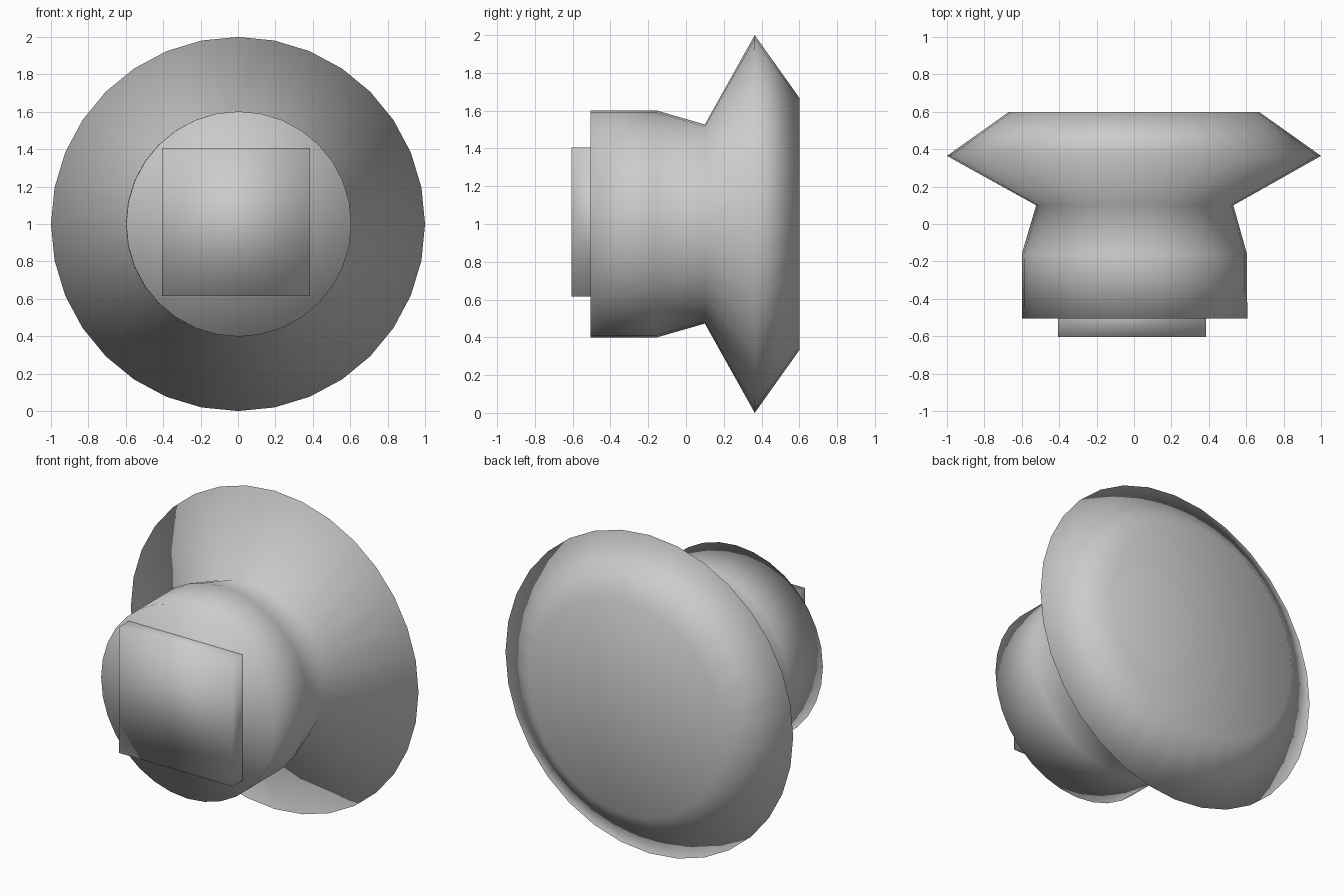
import bpy
import bmesh
from math import cos, sin, tau

cube = bpy.data.objects.get("Cube")
if cube:
    bpy.data.objects.remove(cube, do_unlink=True)

SIDES = 32
CENTRE_Z = 1.0

# One plain grey for everything
grey = bpy.data.materials.new("plain_grey")
grey.use_nodes = True
colour = (0.6, 0.6, 0.6, 1)
grey.diffuse_color = colour
grey.node_tree.nodes["Principled BSDF"].inputs["Base Color"].default_value = colour


def finish(name, bm):
    """Turn a bmesh into a smooth-shaded grey object."""
    bmesh.ops.recalc_face_normals(bm, faces=bm.faces)
    for face in bm.faces:
        face.smooth = True
    mesh = bpy.data.meshes.new(name)
    bm.to_mesh(mesh)
    bm.free()
    mesh.materials.append(grey)
    obj = bpy.data.objects.new(name, mesh)
    bpy.context.collection.objects.link(obj)
    return obj


def loft(name, rings, cap_start=True):
    """Bridge a list of equal-length point rings and cap the ends."""
    bm = bmesh.new()
    loops = [[bm.verts.new(p) for p in ring] for ring in rings]
    for a, b in zip(loops, loops[1:]):
        n = len(a)
        for i in range(n):
            j = (i + 1) % n
            bm.faces.new((a[i], a[j], b[j], b[i]))
    if cap_start:
        bm.faces.new(loops[0])
    bm.faces.new(loops[-1])
    return finish(name, bm)


def circle(y, radius, x=0.0):
    return [(x + radius * cos(tau * i / SIDES), y,
             CENTRE_Z + radius * sin(tau * i / SIDES)) for i in range(SIDES)]


def square(y, half, x, z):
    return [(x + sx * half, y, z + sz * half)
            for sx, sz in ((-1, -1), (1, -1), (1, 1), (-1, 1))]


# Knob: round stem, narrow neck, sharp flared rim and flat back
loft("knob_body", [
    circle(-0.505, 0.602, 0.004),
    circle(-0.16, 0.602, 0.002),
    circle(0.10, 0.527, 0.004),
    circle(0.364, 1.0),
    circle(0.60, 0.668),
])

# Square mounting plate on the front of the stem
loft("front_plate", [
    square(-0.49, 0.395, -0.01, 1.01),
    square(-0.605, 0.395, -0.01, 1.01),
], cap_start=False)
